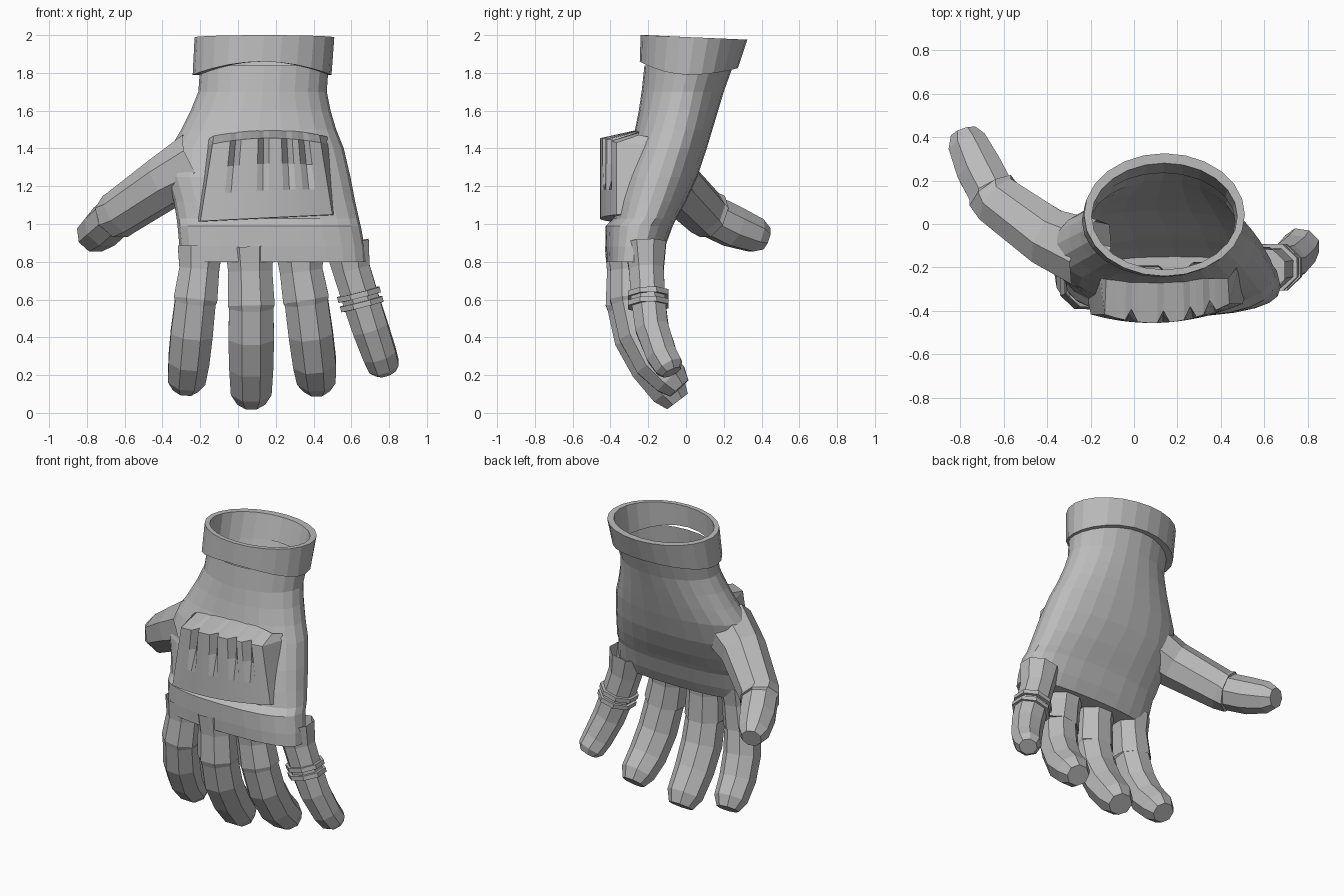
import bpy, bmesh, math
from mathutils import Vector

if "Cube" in bpy.data.objects:
    bpy.data.objects.remove(bpy.data.objects["Cube"])

grey = bpy.data.materials.new("glove grey")
grey.diffuse_color = (0.5, 0.5, 0.5, 1)
grey.use_nodes = True
grey.node_tree.nodes["Principled BSDF"].inputs["Base Color"].default_value = grey.diffuse_color


def finish(name, bm):
    bmesh.ops.recalc_face_normals(bm, faces=bm.faces)
    me = bpy.data.meshes.new(name)
    bm.to_mesh(me)
    bm.free()
    me.materials.append(grey)
    ob = bpy.data.objects.new(name, me)
    bpy.context.collection.objects.link(ob)
    return ob


def loft(name, rings, cap_end=False, closed=False):
    bm = bmesh.new()
    vs = [[bm.verts.new(p) for p in r] for r in rings]
    pairs = list(zip(vs, vs[1:])) + ([(vs[-1], vs[0])] if closed else [])
    for a, b in pairs:
        n = len(a)
        for i in range(n):
            bm.faces.new((a[i], a[(i + 1) % n], b[(i + 1) % n], b[i]))
    if cap_end:
        bm.faces.new(vs[-1])
    return finish(name, bm)


def tube(name, pts, ref=(1, 0, 0), cap=True, wide=1.08):
    """Eight-sided sweep through points (x, y, z, radius)."""
    rings = []
    P = [Vector(p[:3]) for p in pts]
    for i, p in enumerate(pts):
        t = (P[min(i + 1, len(P) - 1)] - P[max(i - 1, 0)]).normalized()
        u = Vector(ref)
        u = (u - t * u.dot(t)).normalized()
        v = t.cross(u)
        r = p[3] / math.cos(math.pi / 8)
        rings.append([P[i] + u * r * wide * math.cos(a) + v * r * math.sin(a)
                      for a in [(k + 0.5) * math.pi / 4 for k in range(8)]])
    return loft(name, rings, cap_end=cap)


def oval(z, x0, x1, yf, yb, e=1.0, n=24):
    """Rounded cross-section; z may be a function of the angle."""
    out = []
    for k in range(n):
        a = 2 * math.pi * k / n
        c, s = math.cos(a), math.sin(a)
        x = (x0 + x1) / 2 + (x1 - x0) / 2 * math.copysign(abs(c) ** e, c)
        y = (yf + yb) / 2 + (yb - yf) / 2 * math.copysign(abs(s) ** e, s)
        out.append((x, y, z(c, s) if callable(z) else z))
    return out


# Hand shell, open at the wrist: z, left, right, front, back, squareness
hand = [(1.84, -.2, .48, -.22, .25, 1), (1.7, -.21, .47, -.235, .2, 1),
        (1.6, -.25, .49, -.25, .17, .95), (1.5, -.3, .52, -.27, .14, .9),
        (1.4, -.36, .56, -.3, .11, .88), (1.25, -.38, .595, -.35, .06, .85),
        (1.12, -.34, .62, -.375, 0, .82), (1.03, -.325, .64, -.385, -.05, .8),
        (.99, -.32, .65, -.425, -.07, .8), (.88, -.31, .67, -.425, -.11, .8),
        (.8, -.3, .675, -.42, -.15, .8)]
loft("hand", [oval(*h) for h in hand], cap_end=True)


# Wrist cuff with a thick rim and a wavy lower edge
def rim(c, s):
    return 2.0 - 0.012 * (1 + s)


def hem(c, s):
    return 1.79 + (0.07 if s < 0 else 0.035) * s * s


loft("cuff", [oval(hem, -.24, .495, -.245, .275), oval(rim, -.23, .51, -.24, .325),
              oval(rim, -.195, .475, -.21, .28), oval(hem, -.2, .465, -.215, .235)],
     closed=True)

# Fingers: sleeve, small step at the middle joint, then curled tip
tube("index_finger", [(-.2, -.275, .88, .11), (-.205, -.28, .76, .098), (-.225, -.285, .6, .107),
                      (-.226, -.285, .59, .1), (-.245, -.25, .42, .103), (-.26, -.18, .28, .1),
                      (-.272, -.09, .18, .092), (-.277, -.05, .13, .062)])
tube("middle_finger", [(.06, -.31, .88, .12), (.065, -.31, .75, .108), (.07, -.31, .57, .115),
                       (.07, -.308, .56, .108), (.07, -.27, .4, .112), (.07, -.19, .25, .108),
                       (.07, -.09, .12, .1), (.07, -.045, .06, .068)])
tube("ring_finger", [(.325, -.295, .88, .12), (.335, -.295, .75, .105), (.36, -.29, .6, .113),
                     (.362, -.289, .59, .106), (.385, -.25, .42, .108), (.405, -.17, .27, .105),
                     (.415, -.08, .18, .095), (.418, -.035, .13, .064)])
tube("little_finger", [(.575, -.215, .9, .11), (.6, -.21, .76, .092), (.65, -.2, .6, .09),
                       (.7, -.18, .45, .088), (.75, -.13, .31, .082), (.773, -.09, .245, .075),
                       (.783, -.075, .215, .05)])

# Two raised bands around the little finger
for i, (x, z) in enumerate([(.637, .64), (.652, .59)]):
    tube("finger_band_%d" % (i + 1),
         [(x, -.2, z, .085), (x, -.2, z, .107), (x + .007, -.199, z - .028, .107),
          (x + .007, -.199, z - .028, .085)], ref=(1, 0, .3), cap=False)

# Thumb reaching out and back, with a step at its joint
tube("thumb", [(-.2, -.14, 1.33, .16), (-.38, -.07, 1.225, .135), (-.62, .1, 1.06, .118),
               (-.65, .14, 1.04, .118), (-.655, .147, 1.035, .106), (-.71, .25, .985, .106),
               (-.765, .37, .94, .09), (-.783, .42, .922, .06)], ref=(0, 0, 1), wide=1.0)

# Knuckle guard: curved plate with four fading grooves and an undercut lower edge
valleys = (-.05, .13, .28, .39)
cols = sorted([-.24, -.2, -.14, .04, .205, .335, .45, .5, .55]
              + [v + d for v in valleys for d in (-.035, 0, .035)])
rows = [(1.5, 0, True), (1.455, .055, False), (1.32, .035, False), (1.18, 0, False),
        (1.035, 0, False), (1.03, 0, True)]
bm = bmesh.new()
grid = []
for z, depth, tucked in rows:
    line = []
    for x in cols:
        low = (1.5 - z) / .47
        y = -.455 + .5 * (x - .08) ** 2
        if min(abs(x - v) for v in valleys) < .001:
            y += depth
        if tucked:
            y = -.25 if z > 1.4 else -.32
        if x in (cols[0], cols[-1]):
            y = -.2
        xs = .16 + (x - .16) * (.8 + .2 * low)
        zz = z + low * .05 * (x - .2) - (1 - low) * .25 * (x - .16) ** 2
        line.append(bm.verts.new((xs, y, zz)))
    grid.append(line)
for a, b in zip(grid, grid[1:]):
    for i in range(len(cols) - 1):
        bm.faces.new((a[i], b[i], b[i + 1], a[i + 1]))
# Face the plate forward
guard = finish("knuckle_guard", bm)
if sum(p.normal.y * p.area for p in guard.data.polygons) > 0:
    guard.data.flip_normals()
